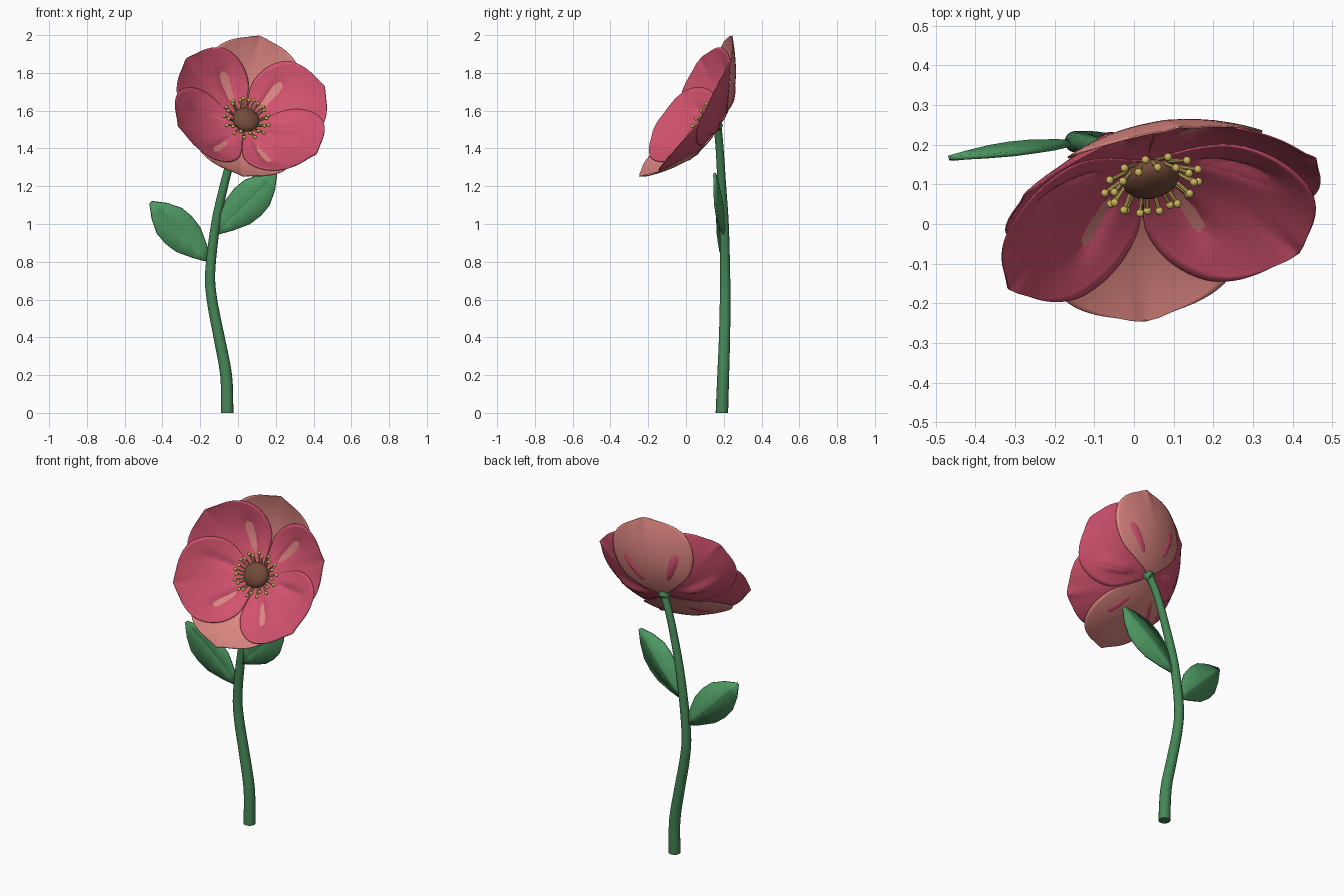
import bpy, bmesh, math
from mathutils import Vector, Matrix

if "Cube" in bpy.data.objects:
    bpy.data.objects.remove(bpy.data.objects["Cube"])


def material(name, color):
    m = bpy.data.materials.new(name)
    m.diffuse_color = (*color, 1)
    m.use_nodes = True
    m.node_tree.nodes["Principled BSDF"].inputs["Base Color"].default_value = m.diffuse_color
    return m


RED = material("rose red", (0.64, 0.085, 0.155))
PINK = material("salmon pink", (0.72, 0.24, 0.22))
STEM = material("stem green", (0.06, 0.24, 0.095))
LEAF = material("leaf green", (0.075, 0.31, 0.12))
YELLOW = material("pollen yellow", (0.60, 0.45, 0.11))
BROWN = material("seed brown", (0.17, 0.07, 0.04))


def finish(name, bm, mat, matrix=None, angle=40, thickness=0):
    """Turn a bmesh into a shaded object."""
    bmesh.ops.recalc_face_normals(bm, faces=bm.faces)
    me = bpy.data.meshes.new(name)
    bm.to_mesh(me)
    bm.free()
    me.materials.append(mat)
    ob = bpy.data.objects.new(name, me)
    bpy.context.collection.objects.link(ob)
    if matrix:
        ob.matrix_world = matrix
    bpy.ops.object.select_all(action='DESELECT')
    ob.select_set(True)
    bpy.context.view_layer.objects.active = ob
    bpy.ops.object.shade_smooth_by_angle(angle=math.radians(angle))
    if thickness:
        mod = ob.modifiers.new("thickness", 'SOLIDIFY')
        mod.thickness = thickness
        mod.offset = 0
    return ob


def catmull(pts, steps):
    """Smooth path through the points."""
    p = [Vector(q) for q in pts]
    p = [2 * p[0] - p[1]] + p + [2 * p[-1] - p[-2]]
    out = []
    for i in range(1, len(p) - 2):
        a, b, c, d = p[i - 1:i + 3]
        for k in range(steps):
            t = k / steps
            out.append(0.5 * (2 * b + (c - a) * t + (2 * a - 5 * b + 4 * c - d) * t * t
                              + (3 * b - a - 3 * c + d) * t ** 3))
    return out + [p[-2]]


def grid(bm, rows, close=False):
    """Skin rows of points with quads."""
    vs = [[bm.verts.new(q) for q in r] for r in rows]
    n = len(rows[0])
    for a, b in zip(vs, vs[1:]):
        for j in range(n if close else n - 1):
            k = (j + 1) % n
            bm.faces.new((a[j], a[k], b[k], b[j]))
    return vs


# Flower frame: local z is the flower axis, local x points at the top petal
axis = Vector((0.205, -0.829, 0.521)).normalized()
up = Vector((0.098, 0.547, 0.83))
up = (up - axis * up.dot(axis)).normalized()
side = axis.cross(up)
FLOWER = Matrix.Translation((0.03, 0.165, 1.52)) @ Matrix((up, side, axis)).transposed().to_4x4()

# Petals: outline as distance along the petal and half width
OUTLINE = [(0.0, 0.015), (0.03, 0.05), (0.075, 0.125), (0.125, 0.2), (0.19, 0.238), (0.255, 0.246),
           (0.32, 0.228), (0.37, 0.185), (0.405, 0.125), (0.428, 0.055), (0.445, 0.003)]


def petal(name, turn, mat, scale, lift):
    bm = bmesh.new()
    rows = []
    for along, half in catmull([Vector((*q, 0)).xy for q in OUTLINE], 3):
        row = []
        for j in range(25):
            x, y = along * scale, half * scale * (j / 12 - 1)
            r = math.hypot(x, y)
            ang = math.degrees(math.atan2(abs(y), x))
            z = 0.212 * (r / 0.447) ** 2.3 + lift
            # pinched ridge at the tip
            z -= 0.012 * math.exp(-(y / 0.025) ** 2) * (along / 0.445) ** 5
            if mat is RED:
                # dips that let the neighbouring petal show through
                z -= 0.022 * math.exp(-((ang - 28) / 6) ** 2) * math.exp(-((r - 0.22) / 0.09) ** 4)
            row.append((x, y, z))
        rows.append(row)
    grid(bm, rows)
    finish(name, bm, mat, FLOWER @ Matrix.Rotation(math.radians(turn), 4, 'Z'), 50, 0.004)


petal("back_petal_top", 0, PINK, 1.005, 0)
petal("back_petal_bottom", 180, PINK, 1.005, 0)
for i, turn in enumerate((60, 120, 240, 300)):
    petal(f"front_petal_{i + 1}", turn, RED, 0.975, 0.010 if turn in (60, 300) else 0.014)

# Seed dome in the middle
bm = bmesh.new()
bmesh.ops.create_uvsphere(bm, u_segments=24, v_segments=14, radius=0.072,
                          matrix=Matrix.Translation((0, 0, 0.062)) @ Matrix.Diagonal((1, 1, 0.52, 1)))
finish("seed_dome", bm, BROWN, FLOWER)

# Stamens: thin filaments with round ends
bm = bmesh.new()
COUNT = 26
for i in range(COUNT):
    rot = Matrix.Rotation(math.tau * i / COUNT, 4, 'Z')
    start = rot @ Vector((0.045, 0, 0.035))
    end = rot @ (Vector((0.122, 0, 0.078)) if i % 2 else Vector((0.104, 0, 0.096)))
    d = end - start
    place = Matrix.Translation((start + end) / 2) @ d.to_track_quat('Z', 'Y').to_matrix().to_4x4()
    bmesh.ops.create_cone(bm, segments=8, radius1=0.005, radius2=0.005, depth=d.length,
                          cap_ends=True, matrix=place)
    bmesh.ops.create_uvsphere(bm, u_segments=10, v_segments=6, radius=0.0105,
                              matrix=Matrix.Translation(end))
finish("stamens", bm, YELLOW, FLOWER)

# Stem: tapered tube along a gentle S-curve
PATH = [(-0.057, 0.19, 0.0), (-0.063, 0.197, 0.2), (-0.1, 0.204, 0.4), (-0.138, 0.207, 0.6),
        (-0.147, 0.207, 0.75), (-0.118, 0.202, 1.0), (-0.075, 0.19, 1.2), (-0.02, 0.178, 1.4),
        (0.025, 0.168, 1.51)]
bm = bmesh.new()
path = catmull(PATH, 4)
rings = []
for i, p in enumerate(path):
    t = (path[min(i + 1, len(path) - 1)] - path[max(i - 1, 0)]).normalized()
    if i == 0:
        t = Vector((0, 0, 1))
    u = Vector((0, 1, 0)).cross(t).normalized()
    v = t.cross(u)
    r = 0.033 - 0.012 * min(1, p.z / 1.4)
    rings.append([p + r * (math.cos(a) * u + math.sin(a) * v)
                  for a in (math.tau * k / 16 for k in range(16))])
vs = grid(bm, rings, close=True)
bm.faces.new(vs[0])
bm.faces.new(vs[-1])
finish("stem", bm, STEM)

# Small green cup under the petals
bm = bmesh.new()
bmesh.ops.create_cone(bm, segments=12, radius1=0.02, radius2=0.036, depth=0.03, cap_ends=True,
                      matrix=Matrix.Translation((0, 0, -0.008)))
finish("flower_cup", bm, STEM, FLOWER)

# Leaves: folded blades with a ridge down the middle
BLADE = [(0.0, 0.012), (0.15, 0.05), (0.35, 0.09), (0.52, 0.1), (0.68, 0.094), (0.85, 0.058), (1.0, 0.008)]


def leaf(name, base, tip, across):
    base, tip = Vector(base), Vector(tip)
    d = tip - base
    across = Vector(across)
    across = (across - d * across.dot(d) / d.length_squared).normalized()
    front = across.cross(d).normalized()
    if front.y > 0:
        front = -front
    bm = bmesh.new()
    rows = []
    for t, w in BLADE:
        mid = base + d * t - front * 0.015 * math.sin(math.pi * t)
        rows.append([mid - across * w + front * 0.22 * w, mid, mid + across * w + front * 0.22 * w])
    grid(bm, rows)
    finish(name, bm, LEAF, None, 15, 0.012)


leaf("left_leaf", (-0.155, 0.207, 0.81), (-0.462, 0.168, 1.115), (0.7, 0.05, 0.7))
leaf("right_leaf", (-0.11, 0.2, 0.955), (0.2, 0.152, 1.265), (-0.7, 0.05, 0.7))
